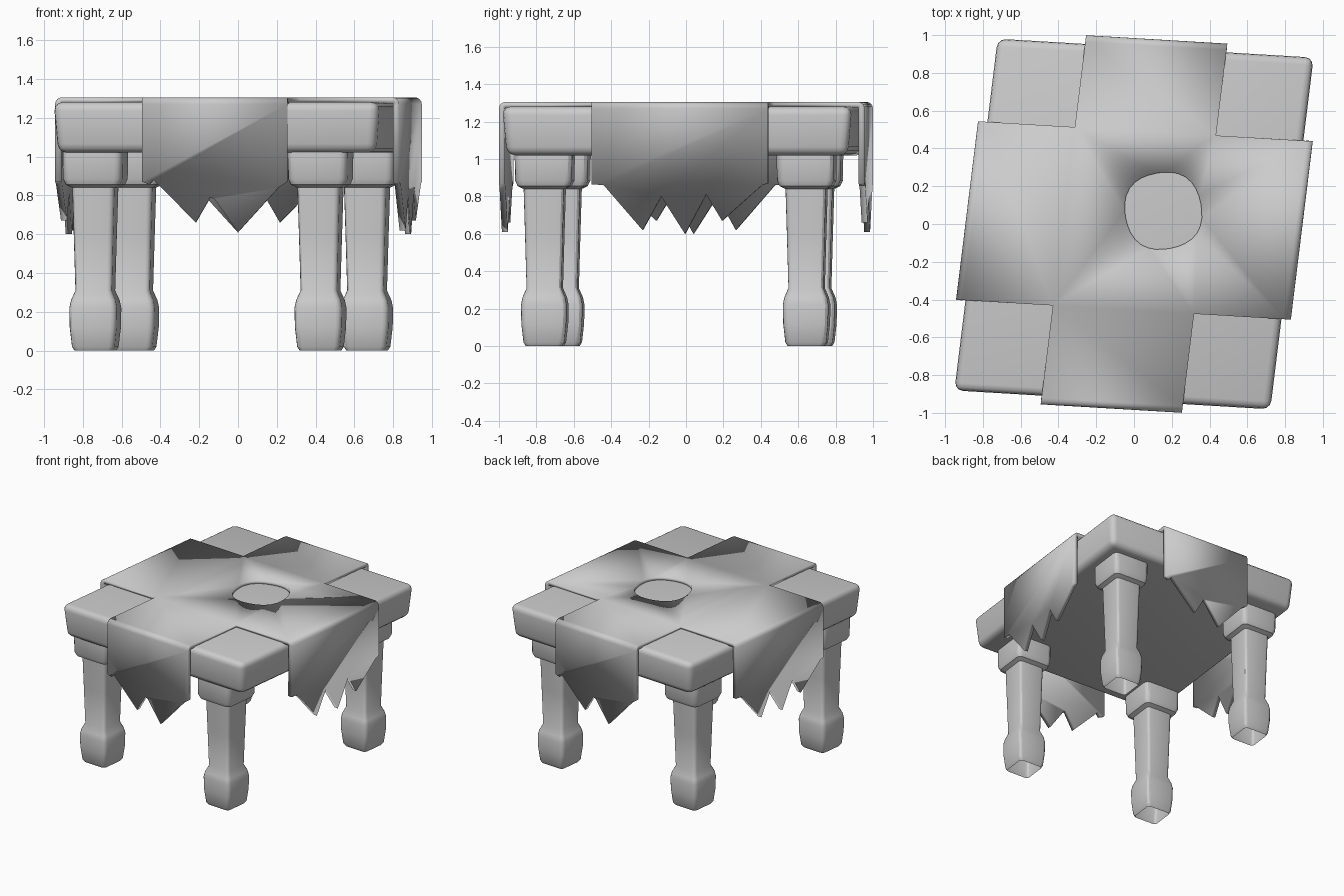
import bpy, bmesh
from math import sin, cos, pi, radians
from mathutils import Vector

if "Cube" in bpy.data.objects:
    bpy.data.objects.remove(bpy.data.objects["Cube"])

# The whole table is skewed: half-width and half-depth axes of the top
U = Vector((0.84, -0.05, 0))
V = Vector((0.115, 0.935, 0))
UN, VN = U.normalized(), V.normalized()
TOP = 1.305


def finish(bm, name, angle=35):
    me = bpy.data.meshes.new(name)
    bm.to_mesh(me)
    bm.free()
    ob = bpy.data.objects.new(name, me)
    bpy.context.collection.objects.link(ob)
    bpy.ops.object.select_all(action='DESELECT')
    ob.select_set(True)
    bpy.context.view_layer.objects.active = ob
    bpy.ops.object.shade_smooth_by_angle(angle=radians(angle))
    return ob


# Table top: skewed slab, slightly narrower below, rounded edges
bm = bmesh.new()
bmesh.ops.create_cube(bm, size=2)
for v in bm.verts:
    k = 1.0 if v.co.z > 0 else 0.975
    z = 1.28 if v.co.z > 0 else 1.02
    v.co = (U * v.co.x + V * v.co.y) * k + Vector((0, 0, z))
bmesh.ops.bevel(bm, geom=bm.edges[:], offset=0.045, segments=3,
                profile=0.5, affect='EDGES')
finish(bm, "table_top", 50)

# Legs: rounded-square rings lofted up a profile (height, half width)
PROFILE = [(0, 0.098), (0.02, 0.110), (0.12, 0.121), (0.22, 0.123),
           (0.26, 0.115), (0.31, 0.094), (0.60, 0.102), (0.84, 0.109),
           (0.855, 0.140), (0.885, 0.153), (1.0, 0.155), (1.04, 0.155)]


def make_leg(name, x, y):
    bm = bmesh.new()
    rings = []
    for z, a in PROFILE:
        r = a * 0.25
        ring = []
        for q, (sx, sy) in enumerate([(1, 1), (-1, 1), (-1, -1), (1, -1)]):
            for i in range(4):
                t = q * pi / 2 + i * pi / 6
                p = UN * (sx * (a - r) + r * cos(t)) + VN * (sy * (a - r) + r * sin(t))
                ring.append(bm.verts.new(p + Vector((x, y, z))))
        rings.append(ring)
    n = len(rings[0])
    for lo, hi in zip(rings, rings[1:]):
        for i in range(n):
            j = (i + 1) % n
            bm.faces.new((lo[i], lo[j], hi[j], hi[i]))
    bm.faces.new(rings[-1])
    finish(bm, name, 30)


for name, x, y in [("front_left_leg", -0.735, -0.67), ("front_right_leg", 0.425, -0.755),
                   ("back_right_leg", 0.665, 0.645), ("back_left_leg", -0.54, 0.68)]:
    make_leg(name, x, y)

# Cloth: cross-shaped sheet with a round hole and four torn hanging flaps
HEM_A = [(-1, 0.87), (-0.9, 0.855), (-0.84, 0.88), (-0.26, 0.66), (-0.06, 0.79),
         (0.0, 0.78), (0.32, 0.61), (0.88, 0.84), (1, 0.87)]
HEM_B = [(-1, 0.865), (-0.86, 0.86), (-0.42, 0.62), (-0.21, 0.80), (0.06, 0.60),
         (0.30, 0.81), (0.48, 0.67), (0.93, 0.86), (1, 0.87)]
R = 0.035
WU, WV = 0.445, 0.505
# outward axis, its reach, sideways axis as seen from outside, half width, hem
FLAPS = [(-V, 1.045, U, WU, HEM_A, 0.0), (U, 1.055, V, WV, HEM_B, 0.02),
         (V, 1.045, -U, WU, HEM_A, 0.0), (-U, 1.055, -V, WV, HEM_B, -0.02)]
bm = bmesh.new()
outline = []
for d, e, s, w, hem, shift in FLAPS:
    rr = R / d.length
    rows = []
    for i in range(5):
        t = i / 4 * pi / 2
        out = d * (e - rr + rr * sin(t))
        z = Vector((0, 0, TOP - R + R * cos(t)))
        rows.append([bm.verts.new(out + s * (shift + k * w) + z) for k in (-1, 1)])
    for a, b in zip(rows, rows[1:]):
        bm.faces.new((a[0], b[0], b[1], a[1]))
    low = [bm.verts.new(d * e + s * (shift + k * w) + Vector((0, 0, z))) for k, z in hem]
    bm.faces.new([rows[-1][0]] + low + [rows[-1][1]])
    outline += rows[0]
    # inner corner of the cross, shared with the next flap round
    side = s * (shift + w)
    nxt = FLAPS[(FLAPS.index((d, e, s, w, hem, shift)) + 1) % 4]
    outline.append(bm.verts.new(side + nxt[2] * (nxt[5] - nxt[3]) + Vector((0, 0, TOP))))


def loop_edges(vs):
    res = []
    for a, b in zip(vs, vs[1:] + vs[:1]):
        res.append(bm.edges.get((a, b)) or bm.edges.new((a, b)))
    return res


hole = []
for i in range(32):
    t = i * 2 * pi / 32
    r = 0.208 + 0.006 * cos(4 * t + 2.4)
    hole.append(bm.verts.new((0.155 + r * cos(t), 0.07 + r * sin(t), TOP)))
bmesh.ops.triangle_fill(bm, edges=loop_edges(outline) + loop_edges(hole),
                        use_beauty=True, normal=(0, 0, 1))
bmesh.ops.recalc_face_normals(bm, faces=bm.faces[:])
flat = [f for f in bm.faces if all(v.co.z > TOP - 0.001 for v in f.verts)]
if flat and flat[0].normal.z < 0:
    bmesh.ops.reverse_faces(bm, faces=bm.faces[:])
cloth = finish(bm, "torn_cloth", 35)
m = cloth.modifiers.new("thickness", 'SOLIDIFY')
m.thickness = 0.032
m.offset = -1
